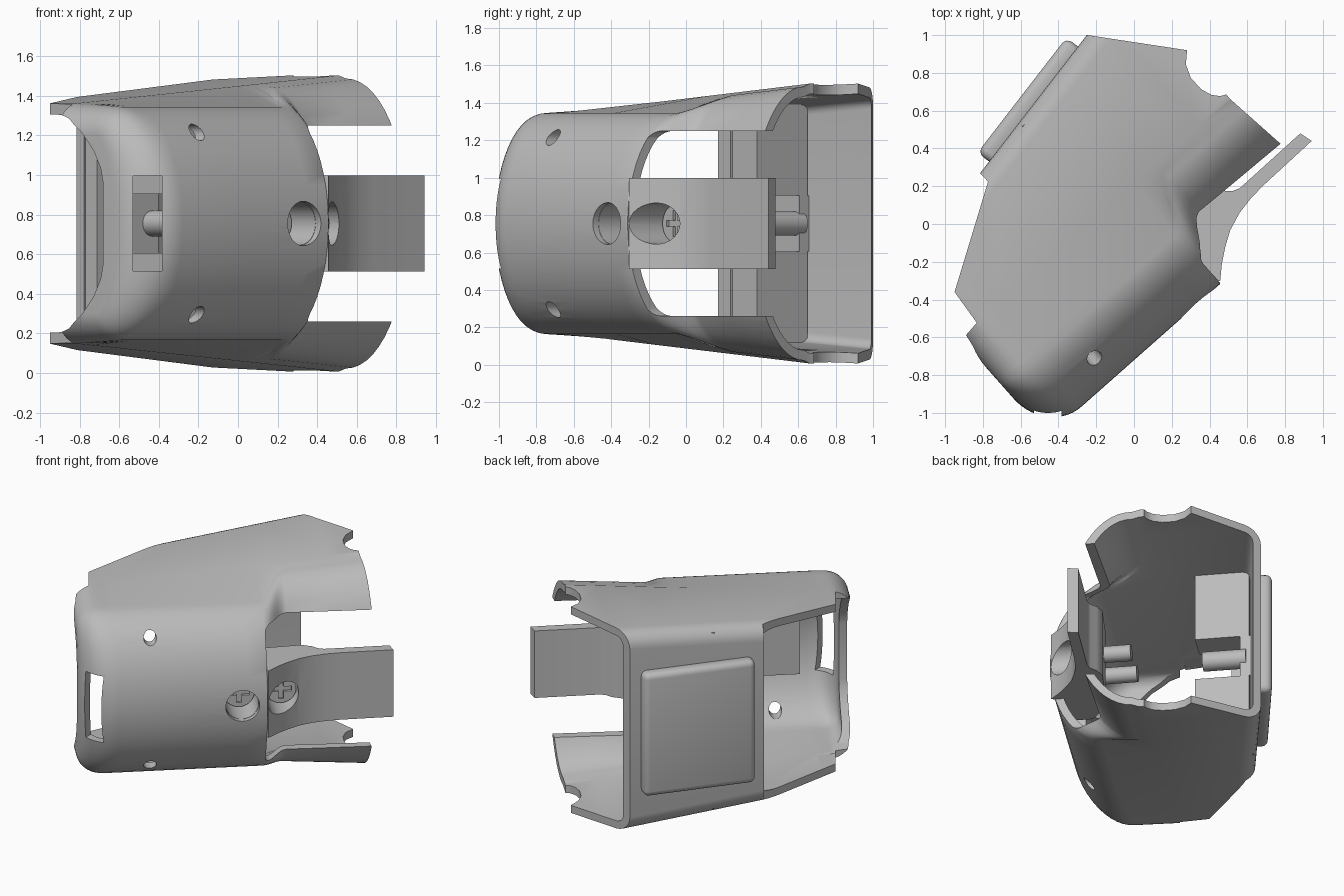
import bpy, bmesh, math
from mathutils import Matrix, Vector

if "Cube" in bpy.data.objects:
    bpy.data.objects.remove(bpy.data.objects["Cube"], do_unlink=True)

MID = 0.755                      # height of the mirror plane
TURN = Matrix.Translation((0, 0, MID)) @ Matrix.Rotation(math.radians(41.5), 4, 'Z')

grey = bpy.data.materials.new("matte_grey")
grey.use_nodes = True
grey.diffuse_color = (0.5, 0.5, 0.5, 1)
grey.node_tree.nodes["Principled BSDF"].inputs["Base Color"].default_value = (0.5, 0.5, 0.5, 1)


def finish(name, bm, turned=True):
    bmesh.ops.recalc_face_normals(bm, faces=bm.faces)
    me = bpy.data.meshes.new(name)
    bm.to_mesh(me)
    bm.free()
    if turned:
        me.transform(TURN)
    me.materials.append(grey)
    ob = bpy.data.objects.new(name, me)
    bpy.context.collection.objects.link(ob)
    return ob


def loft(name, rings):
    bm = bmesh.new()
    rows = [[bm.verts.new(p) for p in ring] for ring in rings]
    n = len(rows[0])
    for a, b in zip(rows, rows[1:]):
        for i in range(n):
            j = (i + 1) % n
            bm.faces.new((a[i], a[j], b[j], b[i]))
    bm.faces.new(rows[0])
    bm.faces.new(rows[-1])
    return finish(name, bm)


def prism(name, pts, lo, hi, axis='z'):
    # outline in the two other local axes, extruded along the axis
    place = {'z': lambda a, b, t: (a, b, t),
             'y': lambda a, b, t: (a, t, b),
             'x': lambda a, b, t: (t, a, b)}[axis]
    return loft(name, [[place(a, b, t) for a, b in pts] for t in (lo, hi)])


def box(name, x, y, z):
    return prism(name, [(x[0], y[0]), (x[1], y[0]), (x[1], y[1]), (x[0], y[1])], *z)


def rod(name, u, h, r, lo, hi, n=32):
    pts = [(u + r * math.cos(i * math.tau / n), h + r * math.sin(i * math.tau / n)) for i in range(n)]
    return prism(name, pts, lo, hi, 'y')


def bevel(ob, width, segments=4):
    bm = bmesh.new()
    bm.from_mesh(ob.data)
    bmesh.ops.bevel(bm, geom=bm.edges[:], offset=width, segments=segments, profile=0.5, affect='EDGES')
    bm.to_mesh(ob.data)
    bm.free()


def cut(ob, cutter):
    mod = ob.modifiers.new("cut", 'BOOLEAN')
    mod.operation, mod.solver, mod.object = 'DIFFERENCE', 'EXACT', cutter
    dg = bpy.context.evaluated_depsgraph_get()
    me = bpy.data.meshes.new_from_object(ob.evaluated_get(dg))
    ob.modifiers.clear()
    ob.data = me
    bpy.data.objects.remove(cutter, do_unlink=True)


def mix(a, b, t):
    t = min(max(t, 0), 1)
    return a + (b - a) * t


def round_off(u, start, length):
    # quarter-circle fall from 0 to 1 towards the closed end
    k = min(max((start - u) / length, 0), 1)
    return 1 - math.sqrt(1 - k * k)


def section(u, t):
    # cross-section of the sleeve, inset by t
    back = 0.74 + 0.191 * (u + 0.44) - t
    step = mix(0, 1, (u - 0.13) / 0.17)
    step = step * step * (3 - 2 * step)
    front = mix(-0.54, -0.305, step) + t
    crest = mix(-0.15, 0.11, step)
    low = mix(0.592, 0.69 + 0.08 * (u - 0.3), step) - t
    high = 0.605 + 0.08 * (u + 0.97) - t
    front += (0.27 - t) * round_off(u, -0.85, 0.24 - t)
    drop = (0.14 - t) * round_off(u, -0.94, 0.15 - t)
    low -= drop
    high -= drop
    r = 0.11 - t
    half = []
    for i in range(1, 15):
        a = math.pi / 2 * i / 14
        half.append((crest - (crest - front) * math.cos(a), low * math.sin(a)))
    half.append((0.16, high))
    for i in range(7):
        a = math.pi / 2 * i / 6
        half.append((back - r + r * math.sin(a), high - r + r * math.cos(a)))
    loop = [(front, 0)] + half + [(back, 0)] + [(v, -h) for v, h in reversed(half)]
    return [(u, v, h) for v, h in loop]


def stations(t, end):
    cap = [-0.85 - (0.24 - t) * math.sin(math.pi / 2 * i / 14) for i in range(14, -1, -1)]
    return cap + [-0.4, 0.0, 0.13, 0.16, 0.19, 0.215, 0.24, 0.27, 0.3, 0.6, end]


# Hollow sleeve
body = loft("body_shell", [section(u, 0) for u in stations(0, 0.95)])
cut(body, loft("hollow", [section(u, 0.055) for u in stations(0.055, 1.1)]))

# Open rear corner, slanted and notched end, strap opening, cap opening
cut(body, prism("rear_opening", [(-1.3, 0.125), (-1.045, 0.15), (-0.97, 0.16), (-0.95, 0.36),
                                 (-0.43, 0.68), (-0.45, 1.2), (-1.3, 1.2)], -1, 1))
cut(body, prism("end_trim", [(0.45, 0.95), (0.476, 0.915), (0.82, 0.503), (0.765, 0.45), (0.738, 0.38),
                             (0.739, 0.3), (0.76, 0.24), (0.79, 0.205), (0.82, 0.19), (0.82, 0.156),
                             (0.863, -0.2), (0.88, -0.7), (1.3, -0.7), (1.3, 1.3), (0.45, 1.3)], -1, 1))
corner = [(0.18 - 0.045 * math.sin(a), 0.45 + 0.045 * math.cos(a))
          for a in [math.pi / 2 * i / 6 for i in range(7)]]
cut(body, prism("strap_opening", [(1.3, 0.495)] + corner + [(u, -h) for u, h in reversed(corner)]
                + [(1.3, -0.495)], -1, 0.14, 'y'))
arc = [(0.2, 0.56), (0.08, 0.53), (-0.04, 0.46), (-0.13, 0.37), (-0.185, 0.28), (-0.205, 0.2)]
cut(body, prism("cap_opening", arc + [(v, -h) for v, h in reversed(arc)], -1.3, -0.7, 'x'))

# Slot in the front corner and screw holes
bm = bmesh.new()
bmesh.ops.create_cube(bm, size=1, matrix=Matrix.Translation((-0.457, -0.85, MID))
                      @ Matrix.Diagonal((0.145, 0.5, 0.48, 1)))
cut(body, finish("slot", bm, False))
for h in (-0.46, 0.46):
    cut(body, rod("small_hole", -0.627, h, 0.042, -0.8, -0.2))
cut(body, rod("screw_hole", -0.03, 0, 0.112, -0.8, -0.3))

# Curved strap with its inner root block
strap = prism("strap", [(0.14, -0.53), (0.21, -0.465), (0.28, -0.412), (0.36, -0.362), (0.459, -0.326),
                        (0.55, -0.309), (0.642, -0.301), (0.996, -0.294), (0.977, -0.224), (0.545, -0.229),
                        (0.505, -0.215), (0.47, -0.18), (0.4, -0.15), (0.13, -0.17), (-0.06, -0.22),
                        (-0.16, -0.3), (-0.16, -0.5), (0.13, -0.5)], -0.243, 0.243)
SCREWS = ((-0.03, -0.33), (0.25, -0.3))
for u, face in SCREWS:
    cut(strap, rod("screw_recess", u, 0, 0.11, -0.8, face + 0.03))

# Screws with crossed heads and inner pegs
screws = []
for u, face in SCREWS:
    head = rod("screw_head", u, 0, 0.1, face, face + 0.04)
    cut(head, prism("cross_a", [(u - 0.07, -0.017), (u + 0.07, -0.017), (u + 0.07, 0.017), (u - 0.07, 0.017)],
                    face - 0.1, face + 0.02, 'y'))
    cut(head, prism("cross_b", [(u - 0.017, -0.07), (u + 0.017, -0.07), (u + 0.017, 0.07), (u - 0.017, 0.07)],
                    face - 0.1, face + 0.02, 'y'))
    screws += [head, rod("screw_peg", u, 0, 0.055, face + 0.03, 0.02)]

# Raised rear panel following the slanted back wall
bm = bmesh.new()
slant = math.atan(0.191)
bmesh.ops.create_cube(bm, size=1, matrix=Matrix.Translation((0.018, 0.85, 0))
                      @ Matrix.Rotation(slant, 4, 'Z') @ Matrix.Diagonal((0.77, 0.11, 0.89, 1)))
panel = finish("rear_panel", bm)
bevel(panel, 0.04)

# Inner bracket posts and pin on the back wall, with an edge rib
inner = []
for s in (-1, 1):
    inner.append(box("bracket_post", (-0.1, 0.1), (0.42, 0.78), sorted((0.15 * s, 0.64 * s))))
inner.append(box("bracket_base", (-0.1, 0.1), (0.72, 0.8), (-0.15, 0.15)))
inner.append(rod("bracket_pin", 0.06, 0, 0.065, 0.47, 0.76))
inner.append(box("edge_rib", (-0.42, -0.32), (0.6, 0.72), (-0.56, 0.56)))

# Guide pad inside the front wall, beside the slot
inner.append(box("slot_guide", (-0.8, -0.55), (-0.5, -0.4), (-0.245, 0.245)))

# Smooth shading with crisp edges
for ob in [body, strap, panel] + screws + inner:
    bpy.ops.object.select_all(action='DESELECT')
    ob.select_set(True)
    bpy.context.view_layer.objects.active = ob
    bpy.ops.object.shade_smooth_by_angle(angle=math.radians(30))
